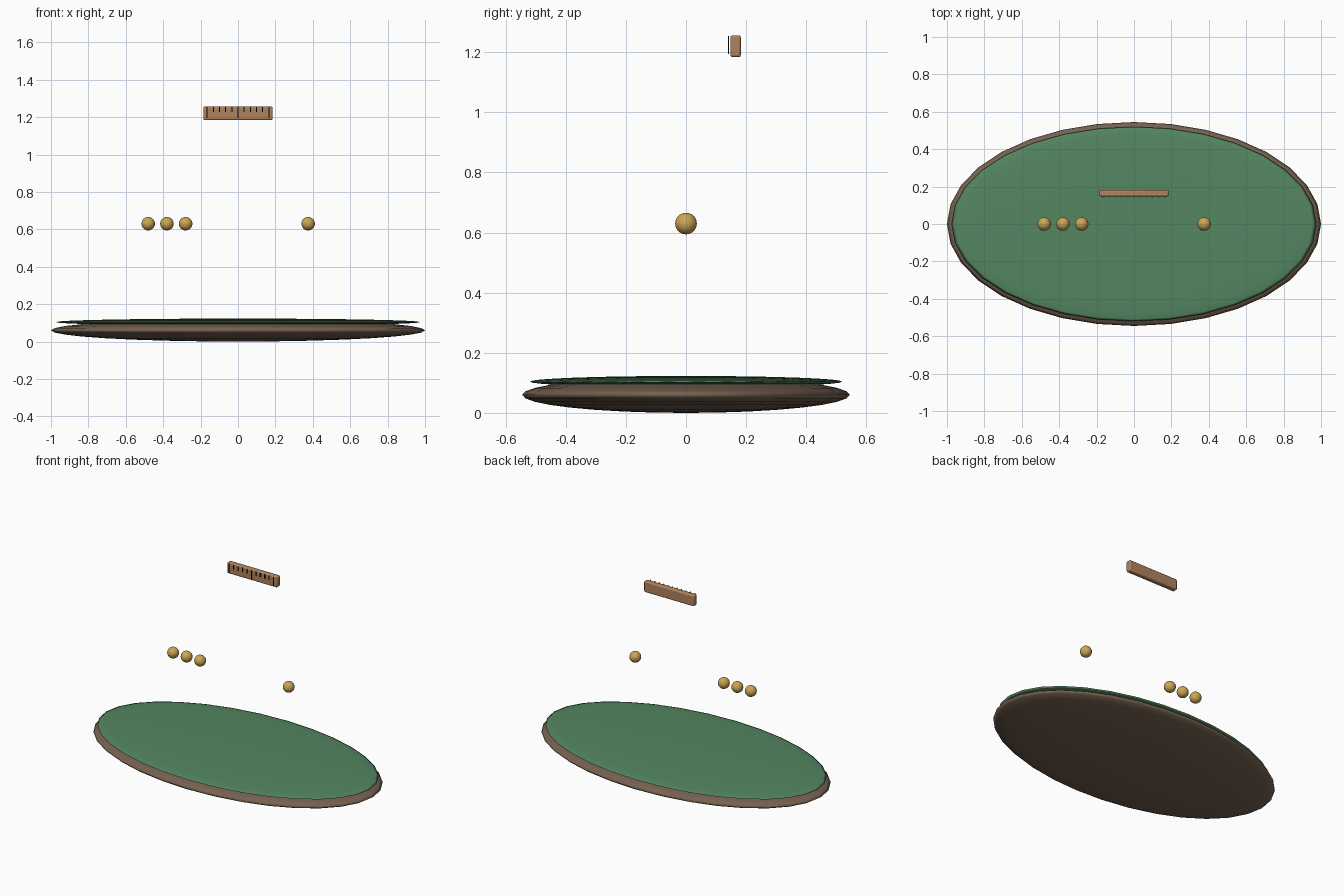
import bpy

if "Cube" in bpy.data.objects:
    bpy.data.objects.remove(bpy.data.objects["Cube"])


def material(name, rgb):
    m = bpy.data.materials.new(name)
    m.diffuse_color = (*rgb, 1)
    m.use_nodes = True
    m.node_tree.nodes["Principled BSDF"].inputs["Base Color"].default_value = m.diffuse_color
    return m


wood = material("dark_wood", (0.18, 0.12, 0.08))
felt = material("green_felt", (0.09, 0.24, 0.12))
brass = material("brass", (0.60, 0.38, 0.09))
oak = material("light_wood", (0.43, 0.23, 0.11))
ink = material("ink", (0.015, 0.012, 0.01))


def ellipsoid(name, centre, radii, mat, segments=32, rings=16):
    bpy.ops.mesh.primitive_uv_sphere_add(segments=segments, ring_count=rings, radius=1, location=centre)
    ob = bpy.context.object
    ob.name = name
    ob.scale = radii
    bpy.ops.object.transform_apply(location=False, rotation=False, scale=True)
    bpy.ops.object.shade_smooth()
    ob.data.materials.append(mat)
    return ob


def box(name, centre, size, mat):
    bpy.ops.mesh.primitive_cube_add(size=1, location=centre)
    ob = bpy.context.object
    ob.name = name
    ob.scale = size
    bpy.ops.object.transform_apply(location=False, rotation=False, scale=True)
    ob.data.materials.append(mat)
    return ob


# Flattened oval base and the green pad lying on it
ellipsoid("base", (0, 0, 0.06), (1.0, 0.545, 0.06), wood)
ellipsoid("green_pad", (0, 0, 0.104), (0.975, 0.52, 0.019), felt)

# Row of beads: three together, one apart
for i, x in enumerate((-0.48, -0.38, -0.28, 0.375)):
    ellipsoid(f"bead_{i + 1}", (x, 0, 0.63), (0.036,) * 3, brass)

# Scale bar with softened edges
bar = box("scale_bar", (0, 0.165, 1.22), (0.37, 0.035, 0.073), oak)
bevel = bar.modifiers.new("soft_edges", "BEVEL")
bevel.width = 0.008
bevel.segments = 3
bpy.ops.object.shade_smooth_by_angle()

# Tick marks in front of the bar, long at the ends and middle
for i in range(-5, 6):
    length = 0.06 if i % 5 == 0 else 0.028
    box(f"tick_{i + 6}", (i * 0.033, 0.141, 1.254 - length / 2), (0.005, 0.004, length), ink)
